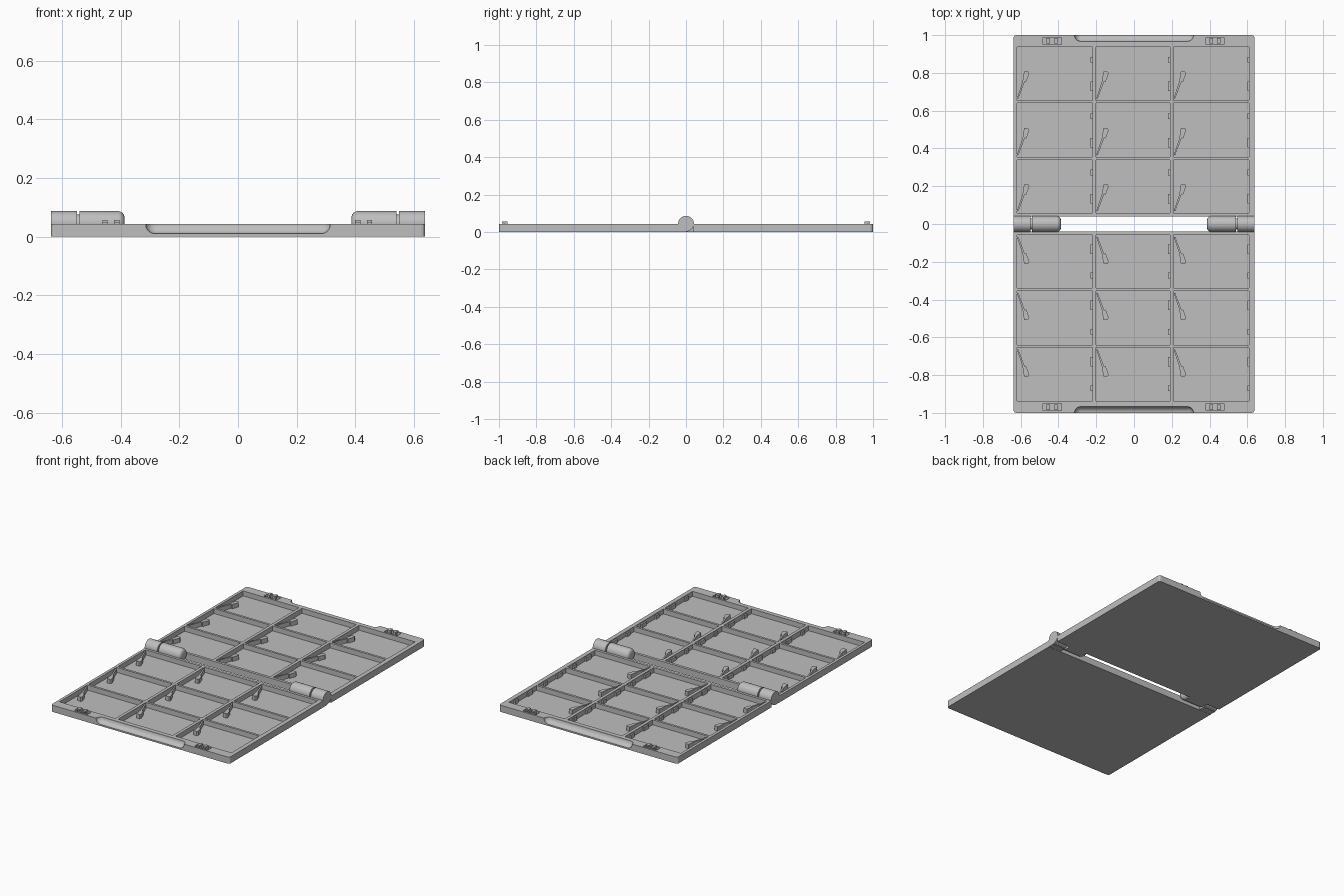
import bpy, bmesh, math
from mathutils import Matrix, Vector

if "Cube" in bpy.data.objects:
    bpy.data.objects.remove(bpy.data.objects["Cube"], do_unlink=True)

grey = bpy.data.materials.new("mid_grey_plastic")
grey.use_nodes = True
COLOR = (0.52, 0.52, 0.52, 1)
grey.diffuse_color = COLOR
grey.node_tree.nodes["Principled BSDF"].inputs["Base Color"].default_value = COLOR

W, H, FLOOR = 0.638, 0.043, 0.011
INNER, R, AXIS = 0.04, 0.042, 0.045
COLS = [(-0.62, -0.22), (-0.2, 0.19), (0.21, 0.61)]
ROWS = [(0.058, 0.34), (0.355, 0.64), (0.655, 0.938)]


def finish(name, bm, smooth=False):
    bmesh.ops.recalc_face_normals(bm, faces=bm.faces)
    mesh = bpy.data.meshes.new(name)
    bm.to_mesh(mesh)
    bm.free()
    mesh.materials.append(grey)
    obj = bpy.data.objects.new(name, mesh)
    bpy.context.collection.objects.link(obj)
    if smooth:
        bpy.ops.object.select_all(action='DESELECT')
        obj.select_set(True)
        bpy.context.view_layer.objects.active = obj
        bpy.ops.object.shade_smooth_by_angle(angle=math.radians(35))
    return obj


def box(bm, x, y, z):
    size = Vector((x[1] - x[0], y[1] - y[0], z[1] - z[0]))
    mid = Vector((x[0] + x[1], y[0] + y[1], z[0] + z[1])) / 2
    bmesh.ops.create_cube(bm, size=1, matrix=Matrix.Translation(mid) @ Matrix.Diagonal((*size, 1)))


def prism(bm, points, z0, z1):
    base = bm.faces.new([bm.verts.new((x, y, z0)) for x, y in points])
    top = bmesh.ops.extrude_face_region(bm, geom=[base])["geom"]
    for v in top:
        if isinstance(v, bmesh.types.BMVert):
            v.co.z = z1


def lathe_x(bm, profile, y, z, n=32):
    """Revolve (x, radius) points about a line along x."""
    rings = [[bm.verts.new((x, y + r * math.cos(2 * math.pi * i / n),
                            z + r * math.sin(2 * math.pi * i / n))) for i in range(n)]
             for x, r in profile]
    for a, b in zip(rings, rings[1:]):
        for i in range(n):
            bm.faces.new((a[i], a[(i + 1) % n], b[(i + 1) % n], b[i]))
    bm.faces.new(rings[0])
    bm.faces.new(rings[-1])


def cut(obj, cutter):
    cutter.hide_render = True
    mod = obj.modifiers.new("cut", 'BOOLEAN')
    mod.operation, mod.solver, mod.object = 'DIFFERENCE', 'EXACT', cutter
    deps = bpy.context.evaluated_depsgraph_get()
    result = bpy.data.meshes.new_from_object(obj.evaluated_get(deps))
    obj.modifiers.clear()
    obj.data = result
    bpy.data.objects.remove(cutter, do_unlink=True)


def mirrored(obj, name, axis):
    mesh = obj.data.copy()
    mesh.transform(Matrix.Scale(-1, 4, axis))
    mesh.flip_normals()
    other = bpy.data.objects.new(name, mesh)
    bpy.context.collection.objects.link(other)


# Leaf: solid tray with rounded outer corners
outline = [(-W, INNER), (W, INNER)]
for sx in (1, -1):
    arc = [(sx * (W - 0.015 + 0.015 * math.cos(a)), 0.985 + 0.015 * math.sin(a))
           for a in (0, math.pi / 6, math.pi / 3, math.pi / 2)]
    outline += arc if sx > 0 else arc[::-1]
bm = bmesh.new()
prism(bm, outline, 0, H)
leaf = finish("back_leaf", bm)

# Pockets and latch recesses
bm = bmesh.new()
for cx in COLS:
    for ry in ROWS:
        box(bm, cx, ry, (FLOOR, 0.1))
for x in (-0.433, 0.428):
    box(bm, (x - 0.048, x + 0.048), (0.95, 0.988), (0.025, 0.1))
cut(leaf, finish("pocket_cutter", bm))

# Finger scoop in the outer edge
bm = bmesh.new()
SR, SX = 0.033, 0.282
ends = [(SX + SR * math.sin(a), SR * math.cos(a))
        for a in [math.pi / 2 * i / 8 for i in range(8)]]
lathe_x(bm, [(-x, r) for x, r in ends[::-1]] + ends, 1.0, H)
cut(leaf, finish("scoop_cutter", bm))
mirrored(leaf, "front_leaf", (0, 1, 0))

# Spring fingers on one side of each pocket, small nubs on the other
FINGER = [(0, 0.01), (0.008, 0.01), (0.042, 0.1), (0.05, 0.098),
          (0.066, 0.142), (0.06, 0.152), (0.038, 0.152), (0.03, 0.1)]
bm = bmesh.new()
for x0, x1 in COLS:
    for y0, y1 in ROWS:
        prism(bm, [(x0 + x, y0 + y) for x, y in FINGER], FLOOR - 0.002, H - 0.004)
        for y, h in ((0.05, 0.05), (0.2, 0.03)):
            box(bm, (x1 - 0.01, x1 + 0.004), (y0 + y, y0 + y + h), (FLOOR - 0.002, H - 0.008))
fingers = finish("back_pocket_fingers", bm)
mirrored(fingers, "front_pocket_fingers", (0, 1, 0))

# Latch hooks standing in the recesses
bm = bmesh.new()
for x in (-0.433, 0.428):
    for dx in (-0.02, 0.02):
        box(bm, (x + dx - 0.009, x + dx + 0.009), (0.955, 0.97), (0.02, 0.057))
        box(bm, (x + dx - 0.009, x + dx + 0.009), (0.965, 0.985), (0.047, 0.057))
hooks = finish("back_latch_hooks", bm)
mirrored(hooks, "front_latch_hooks", (0, 1, 0))

# Hinge: outer knuckle, rounded inner knuckle and pin
bm = bmesh.new()
lathe_x(bm, [(0.549, R), (W, R)], 0, AXIS)
outer = finish("left_outer_knuckle", bm, True)
bm = bmesh.new()
BR = 0.022
nose = [(0.387 + BR * (1 - math.sin(a)), R - BR + BR * math.cos(a))
        for a in [math.pi / 2 * i / 6 for i in range(6, -1, -1)]]
lathe_x(bm, nose + [(0.54, R)], 0, AXIS)
inner = finish("left_inner_knuckle", bm, True)
bm = bmesh.new()
lathe_x(bm, [(0.53, 0.03), (0.56, 0.03)], 0, AXIS)
pin = finish("left_hinge_pin", bm, True)

# Webs joining each knuckle to its leaf
bm = bmesh.new()
box(bm, (0.549, W), (-INNER - 0.005, 0), (0.001, H - 0.001))
box(bm, (0.41, 0.54), (0, INNER + 0.005), (0.001, H - 0.001))
webs = finish("left_hinge_webs", bm)
for obj in (outer, inner, pin, webs):
    mirrored(obj, obj.name.replace("left", "right"), (1, 0, 0))
